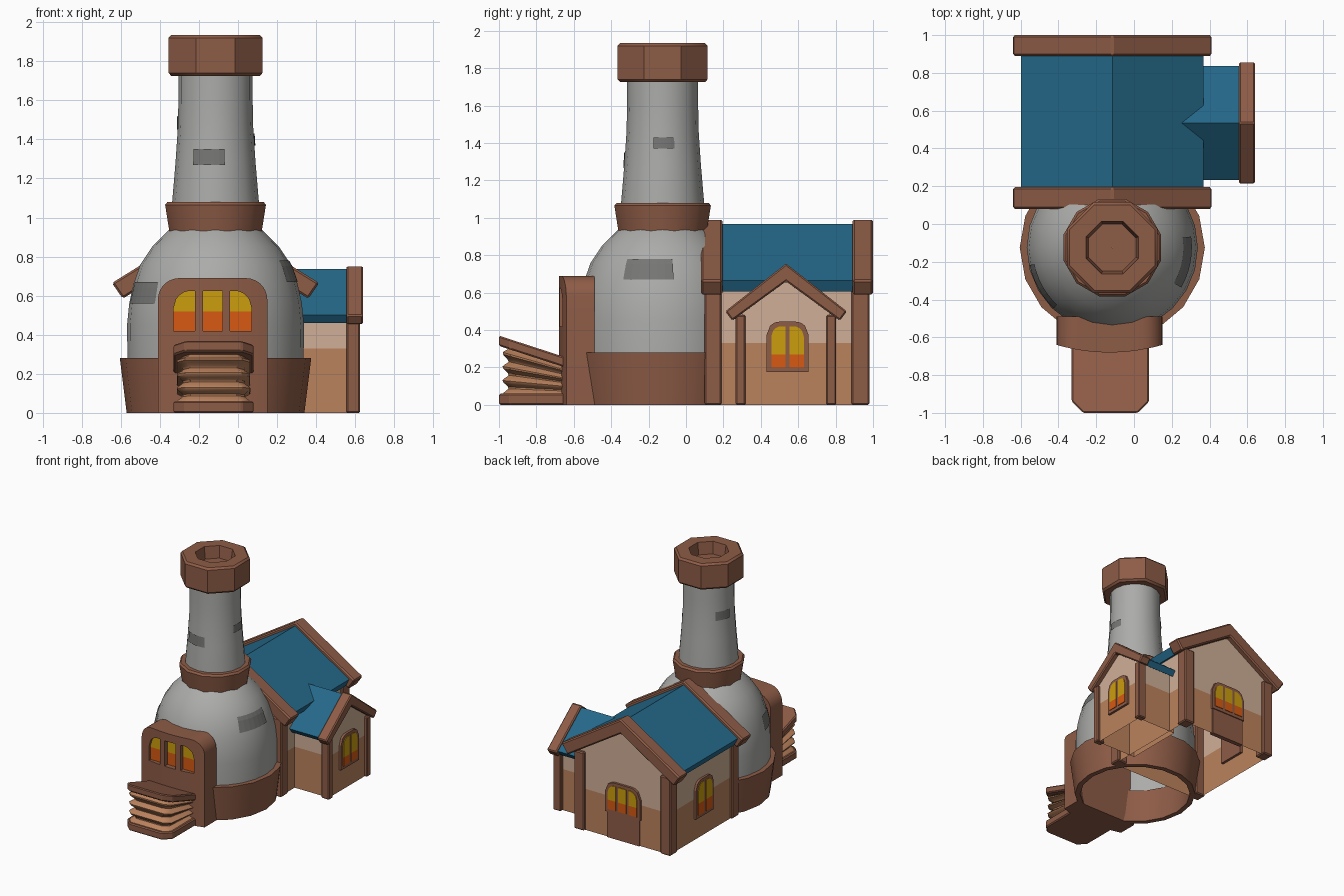
import bpy, bmesh, math
from mathutils import Vector

if "Cube" in bpy.data.objects:
    bpy.data.objects.remove(bpy.data.objects["Cube"])

def mat(name, r, g, b):
    m = bpy.data.materials.new(name)
    m.diffuse_color = (r, g, b, 1)
    m.use_nodes = True
    m.node_tree.nodes["Principled BSDF"].inputs["Base Color"].default_value = m.diffuse_color
    return m

BROWN = mat("brown wood", .27, .107, .062)
GREY = mat("grey plaster", .41, .415, .40)
DARK = mat("dark stone", .18, .18, .175)
BLUE = mat("blue roof", .018, .14, .25)
PALE = mat("pale wall", .63, .43, .31)
TAN = mat("tan wall", .50, .225, .11)
YELLOW = mat("yellow glass", .60, .34, .004)
ORANGE = mat("orange glass", .68, .10, .006)
CX, CY = -.115, -.125          # furnace axis

def finish(name, bm, mats, bevel=0, smooth=False):
    bmesh.ops.recalc_face_normals(bm, faces=bm.faces)
    me = bpy.data.meshes.new(name)
    bm.to_mesh(me)
    bm.free()
    ob = bpy.data.objects.new(name, me)
    bpy.context.collection.objects.link(ob)
    for m in mats:
        me.materials.append(m)
    if bevel:
        b = ob.modifiers.new("bevel", 'BEVEL')
        b.width, b.segments, b.limit_method = bevel, 1, 'ANGLE'
    if smooth:
        bpy.ops.object.select_all(action='DESELECT')
        ob.select_set(True)
        bpy.context.view_layer.objects.active = ob
        bpy.ops.object.shade_smooth_by_angle(angle=math.radians(35))
    return ob

def place(axis, u, v, d):
    return {'x': (d, u, v), 'y': (u, d, v), 'z': (u, v, d)}[axis]

def prism_bm(axis, pts, d0, d1):
    bm = bmesh.new()
    a, b = [[bm.verts.new(place(axis, u, v, d)) for u, v in pts] for d in (d0, d1)]
    bm.faces.new(a)
    bm.faces.new(b[::-1])
    n = len(pts)
    for i in range(n):
        bm.faces.new((a[i], a[(i + 1) % n], b[(i + 1) % n], b[i]))
    return bm

def prism(name, axis, pts, d0, d1, m, bevel=0):
    return finish(name, prism_bm(axis, pts, d0, d1), [m], bevel)

def box(name, x0, x1, y0, y1, z0, z1, m, bevel=0):
    return prism(name, 'z', [(x0, y0), (x1, y0), (x1, y1), (x0, y1)], z0, z1, m, bevel)

def lathe(name, prof, n, m, rot=0, closed=False, bevel=0):
    bm = bmesh.new()
    rings = [[bm.verts.new((CX + r * math.cos(rot + math.tau * i / n),
                            CY + r * math.sin(rot + math.tau * i / n), z)) for i in range(n)]
             for r, z in prof]
    if closed:
        rings.append(rings[0])
    for a, b in zip(rings, rings[1:]):
        for i in range(n):
            bm.faces.new((a[i], a[(i + 1) % n], b[(i + 1) % n], b[i]))
    return finish(name, bm, [m], bevel, True)

# ---- furnace body and chimney
DOME = [(.45, .2), (.453, .45), (.442, .56), (.42, .66), (.385, .76), (.325, .85), (.24, .935), (.2, .96)]
STACK = [(.225, 1.0), (.222, 1.08), (.205, 1.28), (.193, 1.46), (.19, 1.6), (.19, 1.76)]
lathe("furnace_dome", DOME, 24, GREY)
lathe("chimney_stack", STACK, 16, GREY)
lathe("base_ring", [(.455, 0), (.49, .28), (.44, .28), (.415, 0)], 18, BROWN, closed=True)
lathe("neck_collar", [(.2, .93), (.245, .93), (.267, 1.065), (.255, 1.08), (.2, 1.08)], 12, BROWN,
      rot=math.pi / 12, closed=True)
lathe("chimney_cap", [(.17, 1.725), (.245, 1.725), (.26, 1.74), (.26, 1.92), (.245, 1.935), (.15, 1.935),
                      (.135, 1.84), (.001, 1.84)], 8, BROWN, rot=math.pi / 8)

# ---- dark bricks following the curved walls
def radius(prof, z):
    for (r0, z0), (r1, z1) in zip(prof, prof[1:]):
        if z0 <= z <= z1:
            return r0 + (r1 - r0) * (z - z0) / (z1 - z0)

def brick(name, prof, az, width, z0, z1):
    bm = bmesh.new()
    rows = []
    for j in range(5):
        z = z0 + (z1 - z0) * j / 4
        r = radius(prof, z) + .005
        rows.append([bm.verts.new((CX + r * math.cos(t), CY + r * math.sin(t), z)) for t in
                     [math.radians(az + width * (i / 6 - .5)) for i in range(7)]])
    for a, b in zip(rows, rows[1:]):
        for i in range(6):
            bm.faces.new((a[i], a[i + 1], b[i + 1], b[i]))
    ob = finish(name, bm, [DARK])
    f = ob.data.polygons[0]
    if f.normal.dot(f.center - Vector((CX, CY, f.center.z))) < 0:
        ob.data.flip_normals()

brick("dome_brick_left", DOME, -151, 34, .56, .67)
brick("dome_brick_right", DOME, -11, 38, .67, .78)
brick("stack_brick_front", STACK, -100, 46, 1.27, 1.35)
brick("stack_brick_right", STACK, 2, 32, 1.37, 1.43)
brick("stack_brick_back", STACK, 157, 36, 1.45, 1.52)

# ---- arched outlines and window panes
def arch_top(u, w, z1, r):
    k = max(0, abs(u) - (w - r))
    return z1 - r + math.sqrt(max(0, r * r - k * k))

def arch(c, u0, u1, z0, w, z1, r, n=8):
    us = [u1 + (u0 - u1) * i / n for i in range(n + 1)]
    return [(c + u0, z0), (c + u1, z0)] + [(c + u, arch_top(u, w, z1, r)) for u in us]

def panes(name, axis, c, spans, z0, split, w, z1, r, d0, d1):
    for i, (u0, u1) in enumerate(spans):
        prism(f"{name}_pane_top_{i}", axis, arch(c, u0, u1, split, w, z1, r), d0, d1, YELLOW)
        prism(f"{name}_pane_low_{i}", axis,
              [(c + u0, z0), (c + u1, z0), (c + u1, split), (c + u0, split)], d0, d1, ORANGE)

def window(name, axis, c, w, z0, z1, split, r, d, s, count):
    prism(name + "_frame", axis, arch(c, -w, w, z0, w, z1, r, 12), d - s * .02, d + s * .018, BROWN)
    iw, gap = w - .025, .022
    pw = (2 * iw - gap * (count - 1)) / count
    spans = [(-iw + i * (pw + gap), -iw + i * (pw + gap) + pw) for i in range(count)]
    panes(name, axis, c, spans, z0 + .025, split, iw, z1 - .025, r - .015, d + s * .015, d + s * .023)

# ---- bowed front panel with three recessed windows
PX, PW = -.13, .28
bm = bmesh.new()
cols = []
for i in range(25):
    u = -PW * math.cos(math.pi * i / 24)
    t, yf = arch_top(u, PW, .69, .11), -.68 + .04 * (u / PW) ** 2
    cols.append([bm.verts.new((PX + u, y, z)) for y, z in ((yf, 0), (yf, t), (-.49, t), (-.49, 0))])
for a, b in zip(cols, cols[1:]):
    for k in range(4):
        bm.faces.new((a[k], a[(k + 1) % 4], b[(k + 1) % 4], b[k]))
bm.faces.new(cols[0])
bm.faces.new(cols[-1])
panel = finish("front_panel", bm, [BROWN], smooth=True)
SPANS = [(-.2, -.09), (-.05, .05), (.09, .2)]
for u0, u1 in SPANS:
    cut = prism("cutter", 'y', arch(PX, u0, u1, .42, .2, .625, .09), -.8, -.635, BROWN)
    cut.hide_render = True
    mod = panel.modifiers.new("cut", 'BOOLEAN')
    mod.operation, mod.object, mod.solver = 'DIFFERENCE', cut, 'EXACT'
    bpy.context.view_layer.objects.active = panel
    bpy.ops.object.modifier_apply(modifier=mod.name)
    bpy.data.objects.remove(cut)
panes("front", 'y', PX, SPANS, .42, .52, .2, .625, .09, -.641, -.634)

# ---- bellows
def board_pts(w, y0, y1, ch):
    return [(-.125 - w, y1), (-.125 - w, y0 + ch), (-.125 - w + ch, y0),
            (-.125 + w - ch, y0), (-.125 + w, y0 + ch), (-.125 + w, y1)]

prism("bellows_bottom_board", 'z', board_pts(.205, -1, -.6, .06), 0, .06, BROWN, .008)
top = prism("bellows_top_board", 'z', board_pts(.205, -1, -.6, .06), .315, .37, BROWN, .008)
for v in top.data.vertices:
    v.co.z -= .325 * (v.co.y + 1)
bm = bmesh.new()
rings = []
for i in range(25):
    t = i / 24
    o = .016 * math.cos(t * math.tau * 3.5)
    rings.append([bm.verts.new((x, y, .055 + t * (.265 - .325 * (y + 1))))
                  for x, y in board_pts(.172 + o, -.965 - o, -.6, .04)])
for a, b in zip(rings, rings[1:]):
    for k in range(6):
        bm.faces.new((a[k], a[(k + 1) % 6], b[(k + 1) % 6], b[k]))
finish("bellows_folds", bm, [TAN], smooth=True)

# ---- house and side wing: gabled walls, roof, barge boards
def walls(name, axis, c, half, eave, ridge, d0, d1):
    bm = prism_bm(axis, [(c - half, 0), (c + half, 0), (c + half, eave), (c, ridge), (c - half, eave)], d0, d1)
    bmesh.ops.recalc_face_normals(bm, faces=bm.faces)
    bmesh.ops.delete(bm, geom=[f for f in bm.faces if f.calc_center_median().z < .001], context='FACES')
    bmesh.ops.bisect_plane(bm, geom=bm.verts[:] + bm.edges[:] + bm.faces[:],
                           plane_co=(0, 0, .33), plane_no=(0, 0, 1))
    for f in bm.faces:
        f.material_index = int(f.calc_center_median().z > .33)
    finish(name, bm, [TAN, PALE])

def gable(name, axis, c, half, eave, ridge, inset, drop, under, d0, d1, m, bevel=0):
    prism(name, axis, [(c - half, eave), (c - half + inset, eave - drop), (c, under),
                       (c + half - inset, eave - drop), (c + half, eave), (c, ridge)], d0, d1, m, bevel)

HX, WY = -.115, .535
walls("house_walls", 'y', HX, .41, .65, .905, .12, .955)
gable("house_roof", 'y', HX, .482, .665, .968, .03, .06, .89, .15, .93, BLUE)
for n, y0, y1 in (("front", .08, .195), ("back", .89, 1.0)):
    gable(f"house_barge_{n}", 'y', HX, .53, .665, .995, .055, .08, .88, y0, y1, BROWN, .01)
for i, s in enumerate((-1, 1)):
    for j, (y0, y1) in enumerate(((.1, .19), (.885, .98))):
        xs = sorted((HX + s * .34, HX + s * .43))
        box(f"house_post_{i}{j}", xs[0], xs[1], y0, y1, 0, .63, BROWN, .008)
walls("wing_walls", 'x', WY, .235, .50, .68, .25, .60)
gable("wing_roof", 'x', WY, .302, .50, .737, .03, .04, .66, .2, .58, BLUE)
gable("wing_barge", 'x', WY, .325, .50, .755, .037, .05, .66, .555, .64, BROWN, .008)
for i, y in enumerate((.265, .75)):
    box(f"wing_post_{i}", .555, .625, y, y + .053, 0, .48, BROWN, .007)

# ---- house windows and back door
window("wing_window", 'x', .543, .112, .175, .445, .27, .07, .60, 1, 2)
window("left_window", 'x', WY, .112, .17, .47, .29, .07, HX - .41, -1, 2)
window("back_window", 'y', HX, .155, .21, .455, .31, .08, .955, 1, 3)
box("back_door", HX - .145, HX + .145, .93, .965, 0, .215, BROWN)
